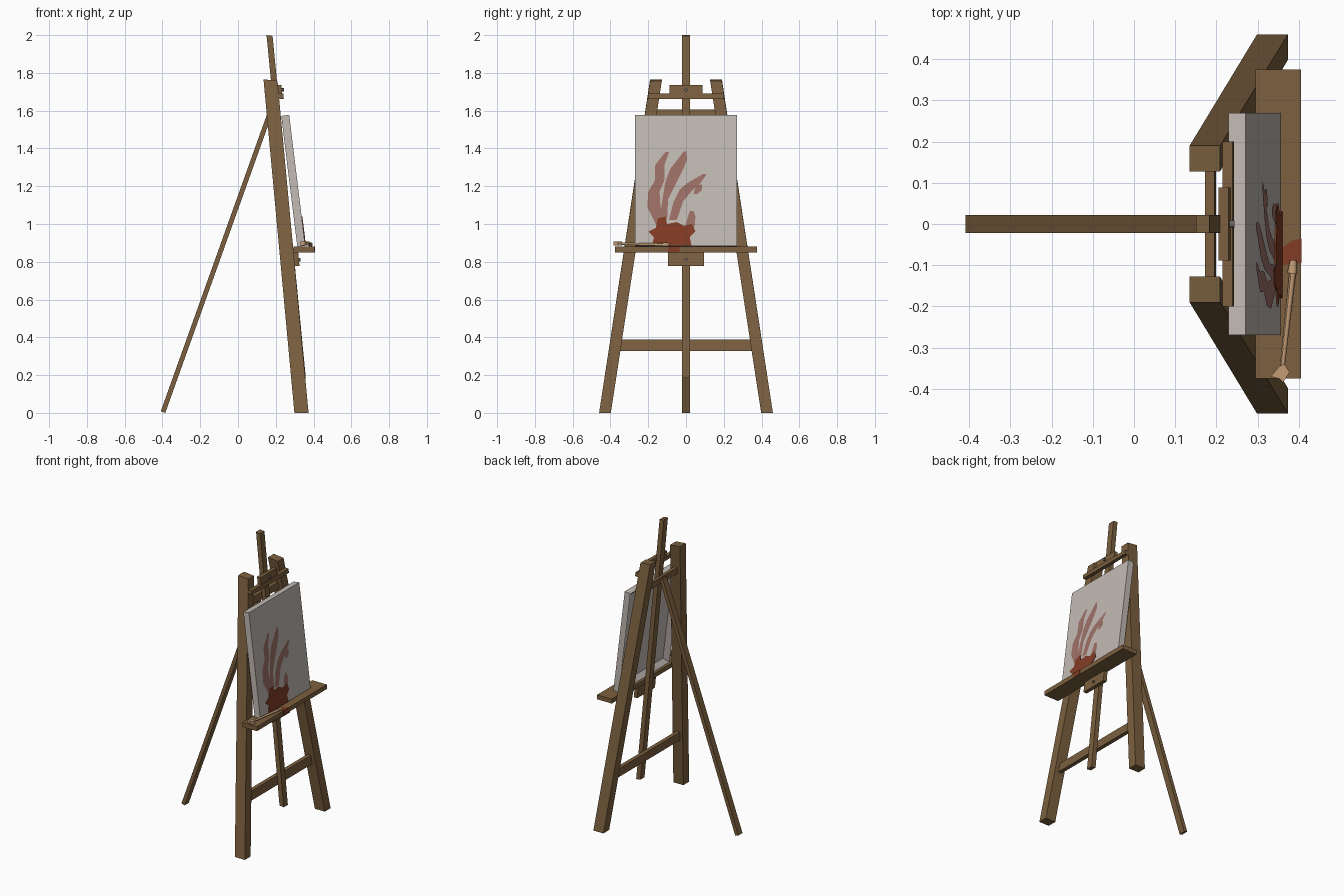
import bpy, bmesh
from mathutils import Vector

cube = bpy.data.objects.get("Cube")
if cube:
    bpy.data.objects.remove(cube, do_unlink=True)


def material(name, r, g, b):
    m = bpy.data.materials.new(name)
    m.use_nodes = True
    m.diffuse_color = (r, g, b, 1)
    m.node_tree.nodes["Principled BSDF"].inputs["Base Color"].default_value = (r, g, b, 1)
    return m


WOOD = material("brown wood", 0.2, 0.117, 0.05)
CLOTH = material("canvas cloth", 0.54, 0.49, 0.455)
RED = material("rust red paint", 0.225, 0.045, 0.018)
WASH = material("thin red wash", 0.34, 0.165, 0.135)
TAN = material("pale tan", 0.54, 0.33, 0.175)
METAL = material("dull metal", 0.16, 0.14, 0.13)


def finish(name, bm, mat):
    bmesh.ops.recalc_face_normals(bm, faces=bm.faces)
    mesh = bpy.data.meshes.new(name)
    bm.to_mesh(mesh)
    bm.free()
    mesh.materials.append(mat)
    obj = bpy.data.objects.new(name, mesh)
    bpy.context.collection.objects.link(obj)
    return obj


def solid(name, outline, offset, mat):
    """Extrude a closed outline of 3D points along offset."""
    bm = bmesh.new()
    face = bm.faces.new([bm.verts.new(p) for p in outline])
    ext = bmesh.ops.extrude_face_region(bm, geom=[face], use_keep_orig=True)
    moved = [v for v in ext["geom"] if isinstance(v, bmesh.types.BMVert)]
    bmesh.ops.translate(bm, verts=moved, vec=offset)
    bmesh.ops.triangulate(bm, faces=[f for f in bm.faces if len(f.verts) > 4])
    return finish(name, bm, mat)


def loft(name, low, high, mat=WOOD):
    """Join two rectangles given as (x centre, y centre, z, x size, y size, z tilt)."""
    bm = bmesh.new()
    for x, y, z, sx, sy, tilt in (low, high):
        for u, v in ((-1, -1), (1, -1), (1, 1), (-1, 1)):
            bm.verts.new((x + u * sx / 2, y + v * sy / 2, z + u * tilt / 2))
    bmesh.ops.convex_hull(bm, input=bm.verts)
    bmesh.ops.dissolve_limit(bm, angle_limit=0.02, verts=bm.verts, edges=bm.edges)
    return finish(name, bm, mat)


def bar(name, x0, x1, half_width, z0, z1, lean=0.095):
    """Crosswise bar leaning back with the frame."""
    shift = lean * (z1 - z0) / 2
    x, sx = (x0 + x1) / 2, x1 - x0
    loft(name, (x + shift, 0, z0, sx, half_width * 2, 0),
         (x - shift, 0, z1, sx, half_width * 2, 0))


def rod(name, a, b, ra, rb, mat, sides=12):
    """Tapered round rod from a to b."""
    a, b = Vector(a), Vector(b)
    bm = bmesh.new()
    bmesh.ops.create_cone(bm, cap_ends=True, segments=sides, radius1=ra, radius2=rb,
                          depth=(b - a).length)
    bm.transform((b - a).to_track_quat("Z", "Y").to_matrix().to_4x4())
    bmesh.ops.translate(bm, verts=bm.verts, vec=(a + b) / 2)
    return finish(name, bm, mat)


# Splayed front legs
for side, s in (("left", 1), ("right", -1)):
    loft(side + "_leg", (0.336, s * 0.429, 0, 0.075, 0.062, 0),
         (0.172, s * 0.159, 1.762, 0.074, 0.062, -0.008))

# Centre mast and rear strut
loft("centre_mast", (0.343, 0, 0.188, 0.032, 0.044, -0.004),
     (0.167, 0, 1.998, 0.032, 0.044, -0.004))
loft("rear_strut", (-0.397, 0, 0.004, 0.024, 0.044, -0.008),
     (0.172, 0, 1.595, 0.024, 0.044, -0.008))

# Cross bars
bar("lower_rail", 0.285, 0.312, 0.358, 0.328, 0.388)
bar("upper_back_rail", 0.174, 0.197, 0.158, 1.56, 1.605)
bar("upper_front_rail", 0.216, 0.241, 0.2, 1.662, 1.69)
bar("top_clamp_block", 0.207, 0.232, 0.088, 1.688, 1.735)
bar("tray", 0.295, 0.405, 0.375, 0.85, 0.88, 0)
bar("tray_support_block", 0.296, 0.322, 0.095, 0.778, 0.852)

# Clamp screws
for name, x, z in (("top_screw", 0.228, 1.71), ("tray_screw", 0.315, 0.81)):
    rod(name, (x, 0, z), (x + 0.016, 0, z), 0.009, 0.009, METAL)

# Canvas with a recessed back
canvas = loft("canvas", (0.335, 0, 0.882, 0.042, 0.54, 0.004),
              (0.25, 0, 1.575, 0.042, 0.54, 0.006), CLOTH)
bm = bmesh.new()
bm.from_mesh(canvas.data)
back = min(bm.faces, key=lambda f: f.normal.x)
bmesh.ops.inset_region(bm, faces=[back], thickness=0.045)
bmesh.ops.translate(bm, verts=back.verts, vec=(0.03, 0, 0))
bm.to_mesh(canvas.data)
bm.free()


def on_canvas(y, z):
    """Point on the front face of the canvas."""
    return Vector((0.356 - (z - 0.884) * 0.1223, y, z))


def stroke(name, points):
    """Brush stroke ribbon through (y, z, width) points."""
    left = [on_canvas(y - w / 2, z) for y, z, w in points]
    right = [on_canvas(y + w / 2, z) for y, z, w in points]
    bm = bmesh.new()
    rows = [[bm.verts.new(p + Vector((dx, 0, 0))) for p in pair]
            for pair in zip(left, right) for dx in (0.002,)]
    for a, b in zip(rows, rows[1:]):
        bm.faces.new((a[0], a[1], b[1], b[0]))
    bmesh.ops.solidify(bm, geom=bm.faces[:], thickness=0.002)
    finish(name, bm, WASH)


# Painted strokes and the dense patch at the base
stroke("wash_stroke_left", [(-0.13, 1.0, 0.06), (-0.17, 1.09, 0.07), (-0.17, 1.17, 0.06),
                            (-0.14, 1.23, 0.05), (-0.14, 1.31, 0.05), (-0.1, 1.38, 0.02)])
stroke("wash_stroke_middle", [(-0.12, 1.02, 0.04), (-0.11, 1.13, 0.03), (-0.08, 1.22, 0.06),
                              (-0.05, 1.29, 0.07), (-0.02, 1.34, 0.05), (-0.005, 1.385, 0.015)])
stroke("wash_stroke_right", [(-0.07, 1.02, 0.04), (-0.04, 1.12, 0.05), (0, 1.18, 0.07),
                             (0.04, 1.215, 0.07), (0.1, 1.265, 0.02)])
stroke("wash_spot", [(0.05, 1.16, 0.02), (0.065, 1.18, 0.04), (0.07, 1.21, 0.03)])
stroke("wash_drip", [(0.02, 0.98, 0.05), (0.03, 1.04, 0.04), (0.03, 1.07, 0.02)])
patch = [(-0.18, 0.885), (-0.17, 0.93), (-0.2, 0.96), (-0.16, 0.98), (-0.15, 1.03),
         (-0.11, 1.04), (-0.1, 1.0), (-0.05, 1.01), (-0.01, 0.99), (0.03, 1.0),
         (0.05, 0.96), (0.02, 0.93), (0.03, 0.885)]
solid("red_patch", [on_canvas(y, z) for y, z in patch], (0.004, 0, 0), RED)

# Paint spilled over the tray
spill = [(0.356, -0.1), (0.406, -0.095), (0.406, -0.035), (0.385, -0.04), (0.356, -0.06)]
solid("tray_spill", [(x, y, 0.88) for x, y in spill], (0, 0, 0.002), RED)
solid("tray_edge_spill", [(0.405, -0.095, 0.85), (0.405, -0.035, 0.85),
                          (0.405, -0.035, 0.882), (0.405, -0.095, 0.882)], (0.002, 0, 0), RED)

# Paint brush resting on the tray
rod("brush_handle", (0.36, -0.345, 0.896), (0.386, -0.11, 0.89), 0.006, 0.008, TAN)
rod("brush_tip", (0.384, -0.12, 0.891), (0.387, -0.088, 0.891), 0.012, 0.008, TAN)
fan = [(0.365, -0.34), (0.378, -0.36), (0.361, -0.385), (0.354, -0.376),
       (0.332, -0.37), (0.353, -0.345)]
solid("brush_fan", [(x, y, 0.886) for x, y in fan], (0, 0, 0.022), TAN)

for name in ("brush_handle", "brush_tip", "top_screw", "tray_screw"):
    bpy.ops.object.select_all(action="DESELECT")
    obj = bpy.data.objects[name]
    obj.select_set(True)
    bpy.context.view_layer.objects.active = obj
    bpy.ops.object.shade_smooth_by_angle()
